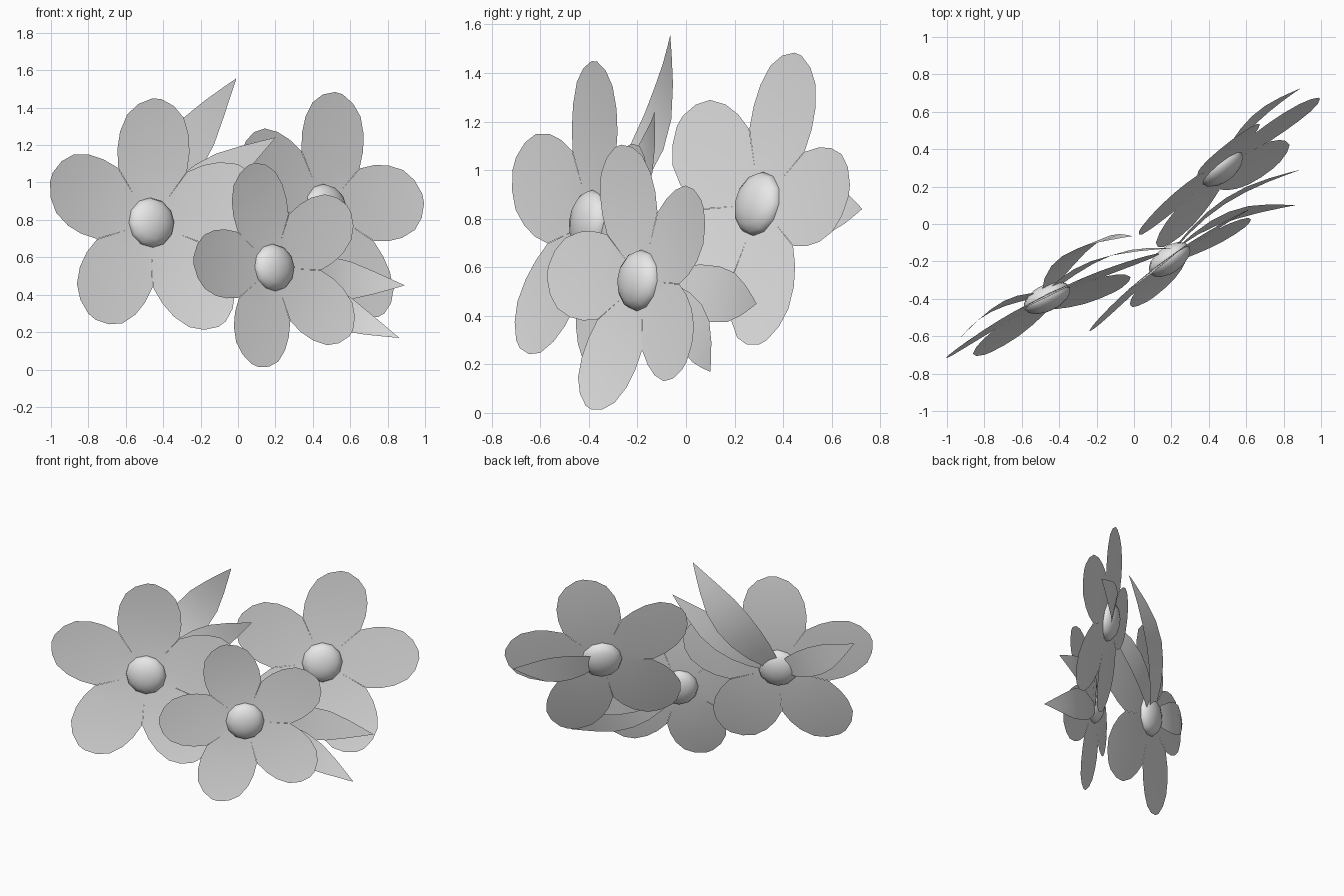
import bpy, bmesh, math
from mathutils import Vector, Matrix

cube = bpy.data.objects.get("Cube")
if cube:
    bpy.data.objects.remove(cube, do_unlink=True)

grey = bpy.data.materials.new("light_grey")
grey.use_nodes = True
grey.diffuse_color = (0.8, 0.8, 0.8, 1)
grey.node_tree.nodes["Principled BSDF"].inputs["Base Color"].default_value = (0.8, 0.8, 0.8, 1)


def finish(bm, name):
    mesh = bpy.data.meshes.new(name)
    bmesh.ops.remove_doubles(bm, verts=bm.verts, dist=0.0005)
    bm.to_mesh(mesh)
    bm.free()
    mesh.materials.append(grey)
    mesh.shade_smooth()
    obj = bpy.data.objects.new(name, mesh)
    bpy.context.collection.objects.link(obj)
    return obj


def strip(bm, rows, place):
    """Sheet of three verts per row; place(distance, side) gives the point."""
    grid = [[bm.verts.new(place(d, s * w)) for s in (-1, 0, 1)] for d, w in rows]
    for a, b in zip(grid, grid[1:]):
        for i in range(2):
            bm.faces.new((a[i], b[i], b[i + 1], a[i + 1]))


# distance along the part, half width
PETAL = [(0.02, 0.0145), (0.2, 0.145), (0.43, 0.31), (0.58, 0.325), (0.72, 0.31),
         (0.86, 0.255), (0.95, 0.16), (1.0, 0.04)]
LEAF = [(0, 0.03), (0.2, 0.09), (0.35, 0.115), (0.5, 0.122), (0.65, 0.108),
        (0.8, 0.067), (0.92, 0.028), (1.0, 0.001)]


def frame(normal):
    n = Vector(normal).normalized()
    h = Vector((-n.y, n.x, 0)).normalized()
    return h, n.cross(h), n


def flower(name, centre, normal, radius, phase, cup, ball):
    c = Vector(centre)
    h, v, n = frame(normal)
    # five cupped petals in one sheet
    bm = bmesh.new()
    for k in range(5):
        a = math.radians(phase + 72 * k)
        along = h * math.cos(a) + v * math.sin(a)
        across = v * math.cos(a) - h * math.sin(a)
        strip(bm, PETAL, lambda d, s: c + (along * d + across * s) * radius
              + n * cup * (d * d + s * s))
    finish(bm, name + "_petals")
    # flattened ball in the middle
    bm = bmesh.new()
    turn = Matrix((h, v, n)).transposed().to_4x4()
    bmesh.ops.create_uvsphere(
        bm, u_segments=12, v_segments=8, radius=1,
        matrix=Matrix.Translation(c) @ turn @ Matrix.Diagonal((ball, ball, 0.07, 1)))
    finish(bm, name + "_centre")


def leaf(name, centre, normal, tip, sag, wide=1.0):
    c, n = Vector(centre), Vector(normal).normalized()
    along = Vector(tip) - c
    side = n.cross(along).normalized()
    bm = bmesh.new()
    strip(bm, LEAF, lambda d, s: c + along * d + side * s * wide
          - n * (sag * math.sin(math.pi * d) + 0.02 * (1 - d)))
    finish(bm, name)


# name, centre, normal, petal radius, phase, cup, ball radius, leaves (tip, sag, width)
FLOWERS = [
    ("left_flower", (-0.465, -0.395, 0.785), (0.44, -0.89, 0.11), 0.66, 87, 0.07, 0.135,
     [((-0.01, -0.065, 1.555), 0.1, 1.05), ((0.2, -0.13, 1.24), 0.08, 0.9),
      ((-0.93, -0.61, 1.0), 0.06, 0.9)]),
    ("front_flower", (0.19, -0.19, 0.545), (0.585, -0.805, 0.1), 0.57, 33, 0.06, 0.128,
     [((0.89, 0.29, 0.45), 0.08, 0.95), ((0.86, 0.1, 0.17), 0.08, 0.9)]),
    ("back_flower", (0.47, 0.3, 0.86), (0.617, -0.758, 0.21), 0.64, 4, 0.05, 0.135,
     [((0.89, 0.725, 0.84), 0.05, 0.85)]),
]
for name, centre, normal, radius, phase, cup, ball, leaves in FLOWERS:
    flower(name, centre, normal, radius, phase, cup, ball)
    for i, (tip, sag, wide) in enumerate(leaves):
        leaf(f"{name}_leaf_{i + 1}", centre, normal, tip, sag, wide)
